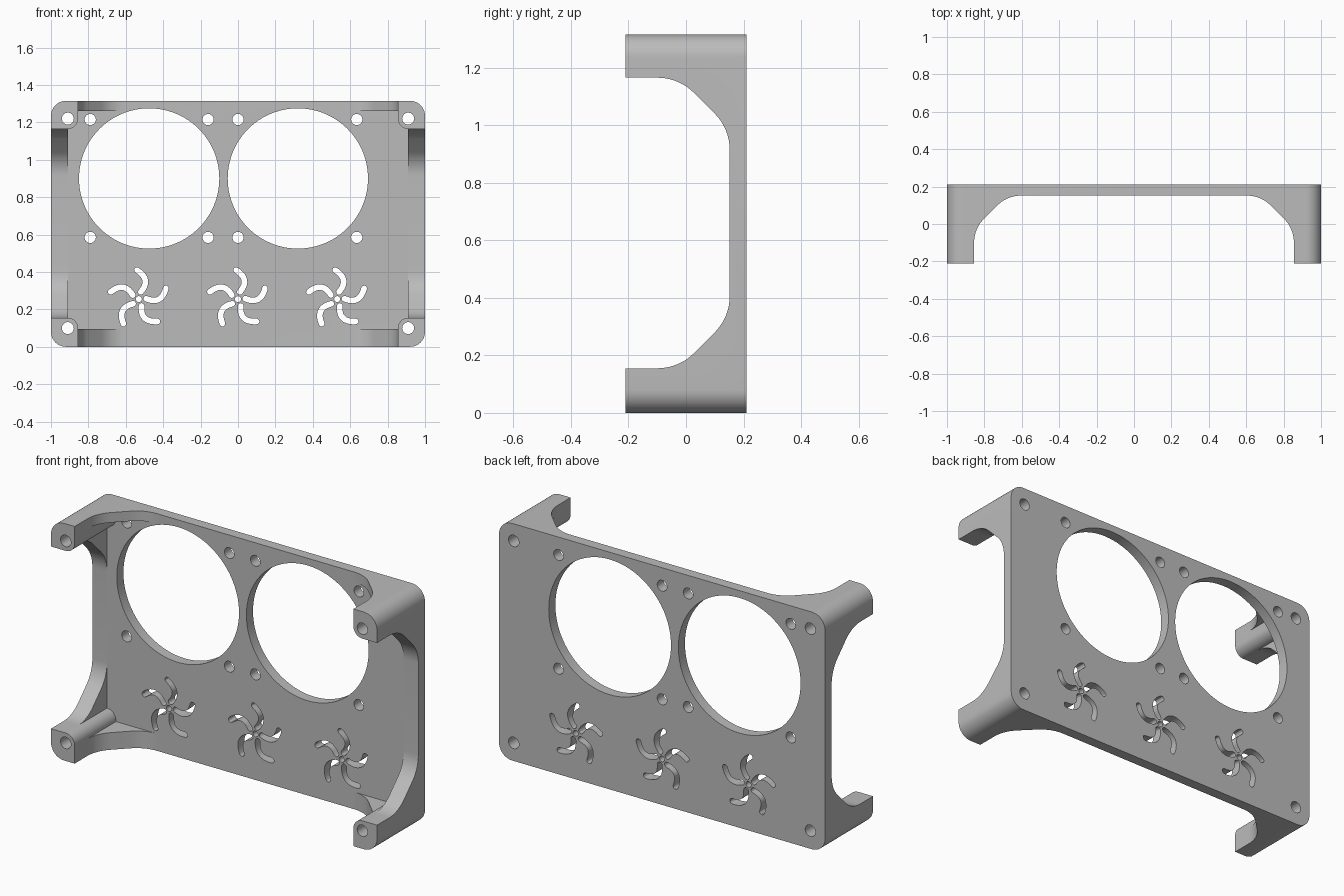
import bpy
import bmesh
from math import sin, cos, tan, pi, radians
from mathutils import Vector, Matrix

cube = bpy.data.objects.get("Cube")
if cube:
    bpy.data.objects.remove(cube, do_unlink=True)

W, H, D = 1.0, 1.315, 0.21     # half width, height, half depth
PLATE = 0.152                  # front surface of the back plate
POST = 0.145                   # side of a corner post
HOLE_X, HOLE_Z = 0.91, (0.1, 1.22)


def fillet(corners, steps=10):
    """Round the corners (u, v, radius) of a closed outline."""
    out = []
    for i, (u, v, r) in enumerate(corners):
        p = Vector((u, v))
        if r == 0:
            out.append(p)
            continue
        a = (Vector(corners[i - 1][:2]) - p).normalized()
        b = (Vector(corners[(i + 1) % len(corners)][:2]) - p).normalized()
        half = a.angle(b) / 2
        centre = p + (a + b).normalized() * (r / sin(half))
        start = p + a * (r / tan(half)) - centre
        end = p + b * (r / tan(half)) - centre
        turn = start.angle_signed(end)
        for k in range(steps + 1):
            out.append(centre + Matrix.Rotation(-turn * k / steps, 2) @ start)
    return out


def circle(u, v, r, n):
    return [Vector((u + r * cos(2 * pi * k / n), v + r * sin(2 * pi * k / n)))
            for k in range(n)]


def slot(path, r, steps=6):
    """Outline of a round-ended slot along a path."""
    left, right = [], []
    for i, p in enumerate(path):
        t = (path[min(i + 1, len(path) - 1)] - path[max(i - 1, 0)]).normalized()
        n = Vector((-t.y, t.x)) * r
        left.append(p + n)
        right.append(p - n)
    cap_end = [path[-1] + Matrix.Rotation(-pi * k / steps, 2) @ (left[-1] - path[-1])
               for k in range(1, steps)]
    cap_start = [path[0] + Matrix.Rotation(-pi * k / steps, 2) @ (right[0] - path[0])
                 for k in range(1, steps)]
    return left + cap_end + right[::-1] + cap_start


def prisms(name, outlines, axis, lo, hi):
    """Extrude 2D outlines along an axis into one object."""
    place = {"x": lambda p, d: (d, p.x, p.y),
             "y": lambda p, d: (p.x, d, p.y),
             "z": lambda p, d: (p.x, p.y, d)}[axis]
    bm = bmesh.new()
    for outline in outlines:
        a = [bm.verts.new(place(p, lo)) for p in outline]
        b = [bm.verts.new(place(p, hi)) for p in outline]
        bm.faces.new(a)
        bm.faces.new(b[::-1])
        for i in range(len(a)):
            bm.faces.new((a[i - 1], b[i - 1], b[i], a[i]))
    bmesh.ops.recalc_face_normals(bm, faces=bm.faces)
    mesh = bpy.data.meshes.new(name)
    bm.to_mesh(mesh)
    bm.free()
    obj = bpy.data.objects.new(name, mesh)
    bpy.context.collection.objects.link(obj)
    return obj


# Rounded block that the bracket is cut from
bracket = prisms("fan_bracket", [fillet([(-W, 0, .08), (W, 0, .08),
                                         (W, H, .08), (-W, H, .08)])], "y", -D, D)

# Front cavity, leaving side walls, top and bottom walls and corner posts
px, lo_z, hi_z = W - POST, 0.155, 1.165
wall_lo, wall_hi = 0.095, 1.26
cavity = [(-px, wall_lo, 0), (px, wall_lo, 0), (px, lo_z, .055), (HOLE_X, lo_z, 0),
          (HOLE_X, hi_z, 0), (px, hi_z, .055), (px, wall_hi, 0), (-px, wall_hi, 0),
          (-px, hi_z, .055), (-HOLE_X, hi_z, 0), (-HOLE_X, lo_z, 0), (-px, lo_z, .055)]
cutters = [prisms("cavity_cutter", [fillet(cavity)], "y", -0.4, PLATE)]

# Openings in the side walls and the top and bottom walls, with sloped gussets
R, SLOPE = 0.18, 0.177
side = [(-0.4, lo_z, 0), (PLATE - SLOPE, lo_z, R), (PLATE, lo_z + SLOPE, R),
        (PLATE, hi_z - SLOPE, R), (PLATE - SLOPE, hi_z, R), (-0.4, hi_z, 0)]
cutters.append(prisms("side_opening_cutter", [fillet(side)], "x", -1.2, 1.2))
top = [(-px, -0.4, 0), (-px, PLATE - SLOPE, R), (-px + SLOPE, PLATE, R),
       (px - SLOPE, PLATE, R), (px, PLATE - SLOPE, R), (px, -0.4, 0)]
cutters.append(prisms("top_opening_cutter", [fillet(top)], "z", -0.2, 1.6))

# Fan openings, screw holes and swirl vents
holes = [circle(x, 0.9, 0.375, 96) for x in (-0.475, 0.32)]
holes += [circle(x, z, 0.03, 24) for x in (-0.79, -0.16, 0, 0.635) for z in (0.585, 1.215)]
holes += [circle(x, z, 0.032, 24) for x in (-HOLE_X, HOLE_X) for z in HOLE_Z]
a, b, c = Vector((0.010, 0.038)), Vector((0.068, 0.105)), Vector((-0.010, 0.155))
arm = [a * (1 - t) ** 2 + b * 2 * t * (1 - t) + c * t * t
       for t in (k / 10 for k in range(11))]
for x in (-0.53, 0, 0.53):
    centre = Vector((x, 0.255))
    holes.append(circle(x, 0.255, 0.016, 16))
    for k in range(5):
        turn = Matrix.Rotation(radians(72 * k), 2)
        holes.append(slot([centre + turn @ p for p in arm], 0.015))
cutters.append(prisms("hole_cutter", holes, "y", -0.5, 0.5))

# Cut the block, then drop the helpers
for cutter in cutters:
    mod = bracket.modifiers.new(cutter.name, "BOOLEAN")
    mod.operation = "DIFFERENCE"
    mod.solver = "EXACT"
    mod.object = cutter
bpy.context.view_layer.update()
graph = bpy.context.evaluated_depsgraph_get()
result = bpy.data.meshes.new_from_object(bracket.evaluated_get(graph))
bracket.modifiers.clear()
bracket.data = result
for cutter in cutters:
    bpy.data.objects.remove(cutter, do_unlink=True)

# Single grey material
grey = bpy.data.materials.new("plain_grey")
grey.use_nodes = True
colour = (0.5, 0.5, 0.5, 1)
grey.diffuse_color = colour
grey.node_tree.nodes["Principled BSDF"].inputs["Base Color"].default_value = colour
bracket.data.materials.clear()
bracket.data.materials.append(grey)

bpy.ops.object.select_all(action="DESELECT")
bracket.select_set(True)
bpy.context.view_layer.objects.active = bracket
bpy.ops.object.shade_smooth_by_angle(angle=radians(30))
